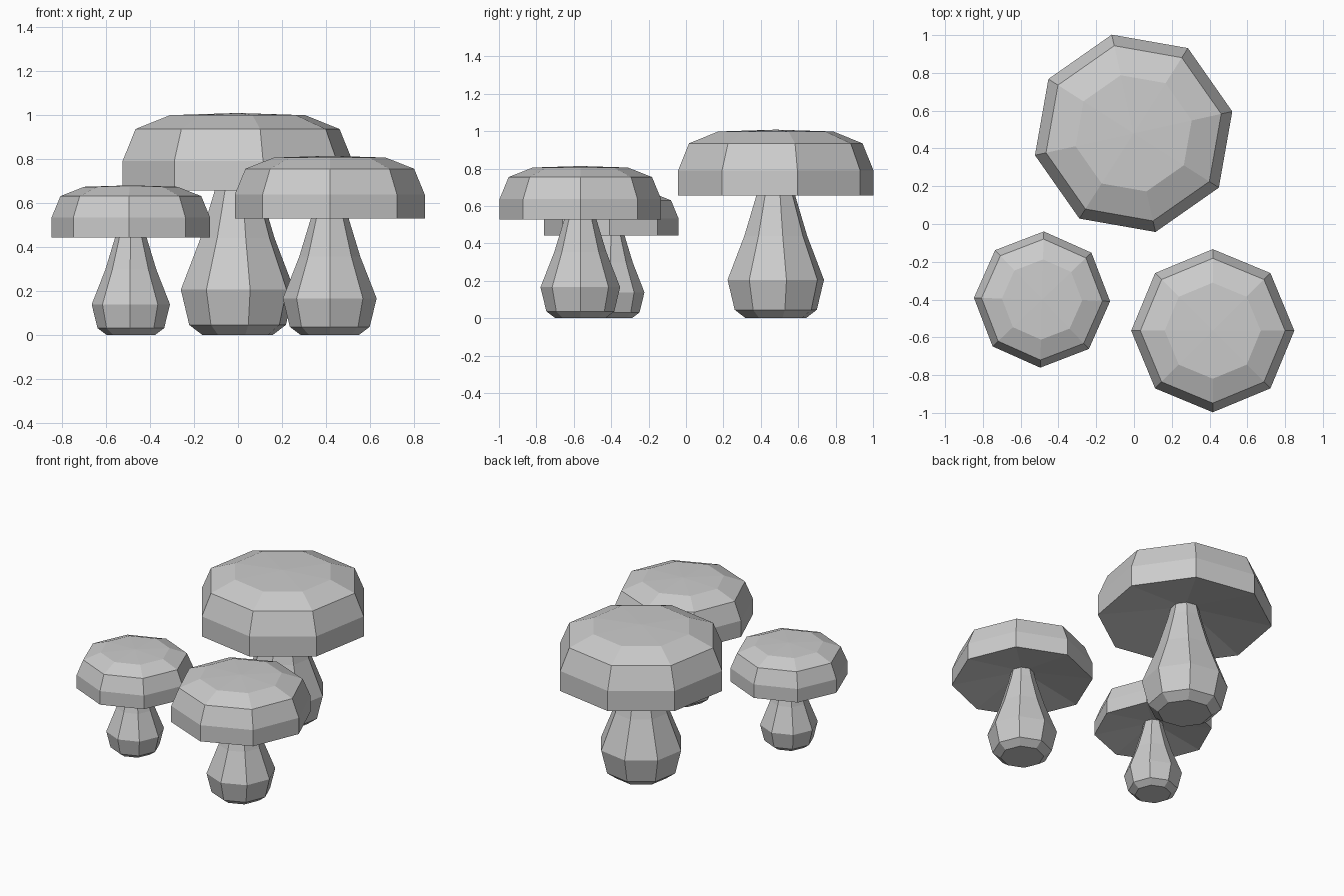
import bpy
import math

cube = bpy.data.objects.get("Cube")
if cube:
    bpy.data.objects.remove(cube, do_unlink=True)

SIDES = 8

grey = bpy.data.materials.new("plain grey")
grey.use_nodes = True
color = (0.6, 0.6, 0.6, 1)
grey.diffuse_color = color
grey.node_tree.nodes["Principled BSDF"].inputs["Base Color"].default_value = color

# Profiles as (radius, height), from bottom centre to top centre
CAP = [(0, 0.75), (0.11, 0.73), (0.535, 0.655), (0.535, 0.79),
       (0.475, 0.935), (0.315, 0.998), (0, 1.008)]
STEM = [(0, 0), (0.165, 0), (0.225, 0.045), (0.264, 0.205),
        (0.172, 0.44), (0.105, 0.66), (0.085, 0.745), (0, 0.745)]


def lathe(name, profile, place, size, turn):
    """Turn a profile around z into a faceted closed solid."""
    verts, rings, faces = [], [], []
    for r, z in profile:
        n = SIDES if r else 1
        rings.append([len(verts) + i % n for i in range(SIDES)])
        for i in range(n):
            a = math.tau * i / SIDES
            verts.append((r * math.cos(a), r * math.sin(a), z))
    for low, high in zip(rings, rings[1:]):
        for i in range(SIDES):
            j = (i + 1) % SIDES
            quad = (low[i], low[j], high[j], high[i])
            faces.append(tuple(dict.fromkeys(quad)))
    mesh = bpy.data.meshes.new(name)
    mesh.from_pydata(verts, [], faces)
    mesh.materials.append(grey)
    obj = bpy.data.objects.new(name, mesh)
    obj.location = (*place, 0)
    obj.scale = (size, size, size)
    obj.rotation_euler.z = math.radians(turn)
    bpy.context.collection.objects.link(obj)
    return obj


# Three mushrooms: name, position, size, turn
for name, place, size, turn in [
        ("large", (-0.002, 0.48), 1, 12.5),
        ("medium", (0.417, -0.565), 0.807, 0),
        ("small", (-0.487, -0.4), 0.674, -1.5)]:
    lathe(name + "_mushroom_cap", CAP, place, size, turn)
    lathe(name + "_mushroom_stem", STEM, place, size, turn)
